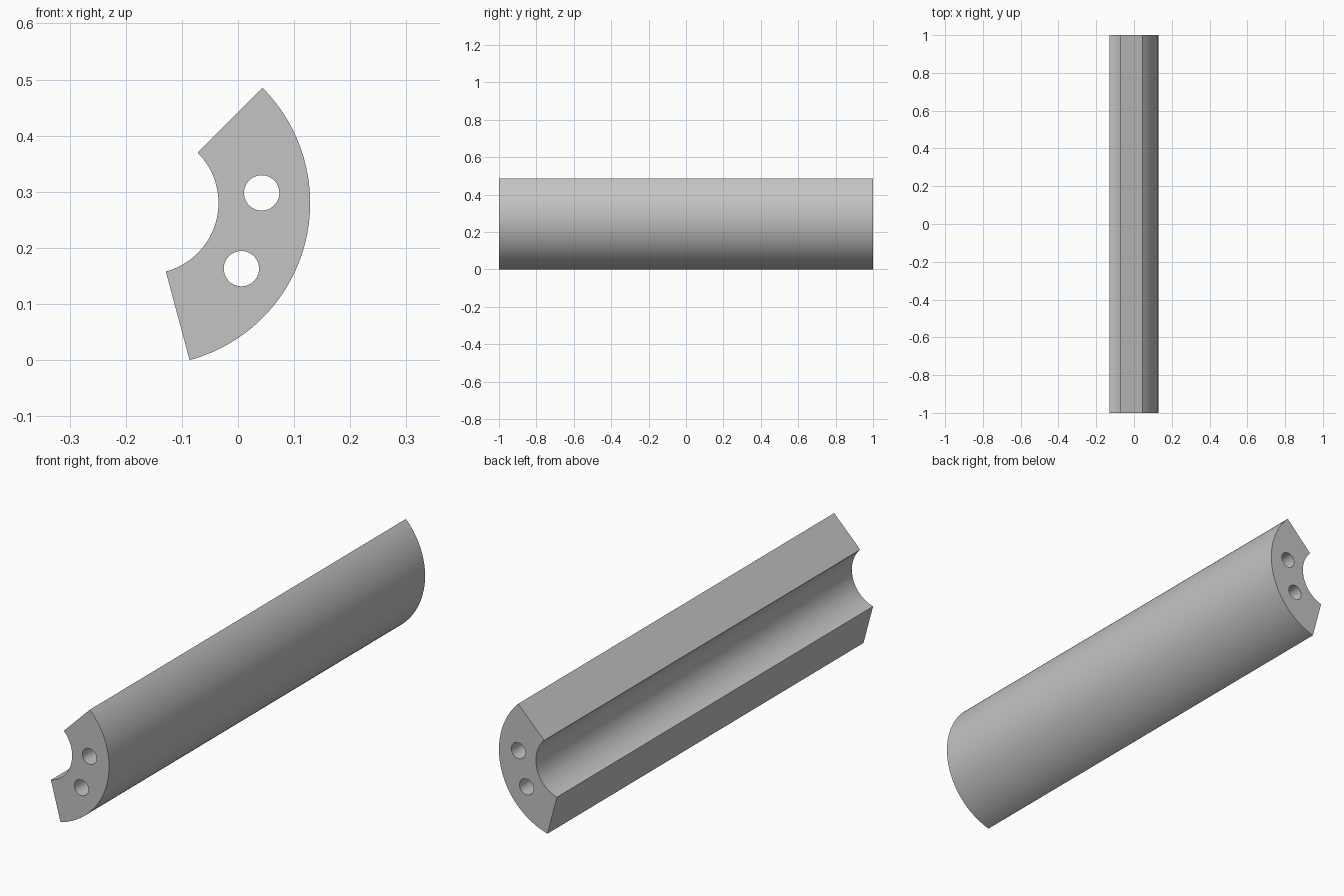
import bpy, bmesh
from math import radians, cos, sin, pi
from mathutils import Vector

cube = bpy.data.objects.get("Cube")
if cube:
    bpy.data.objects.remove(cube, do_unlink=True)

R_OUT, R_IN = 0.29, 0.1266          # shell radii
R_PIN, R_HOLE = 0.2044, 0.0315      # hole circle and hole size
START, END = radians(-75), radians(45)
CENTRE = Vector((R_OUT - R_IN * cos(START), 0, 0)) / 2
CENTRE = Vector((CENTRE.x - R_OUT, 0, -R_OUT * sin(START)))


def arc(centre, radius, a, b, steps):
    """Points along an arc in the xz plane, both ends included."""
    angles = [a + (b - a) * i / steps for i in range(steps + 1)]
    return [centre + Vector((radius * cos(t), 0, radius * sin(t))) for t in angles]


def add_loop(bm, points):
    verts = [bm.verts.new(p + Vector((0, -1, 0))) for p in points]
    return [bm.edges.new((v, verts[i - 1])) for i, v in enumerate(verts)]


# Profile: outer arc, then the inner arc back
bm = bmesh.new()
edges = add_loop(bm, arc(CENTRE, R_OUT, START, END, 64)
                 + arc(CENTRE, R_IN, END, START, 48))

# Two through holes, spaced evenly about the middle of the sector
middle = (START + END) / 2
for offset in (-20, 20):
    t = middle + radians(offset)
    hole = CENTRE + Vector((R_PIN * cos(t), 0, R_PIN * sin(t)))
    edges += add_loop(bm, arc(hole, R_HOLE, 0, 2 * pi, 40)[:-1])

# Fill the end face and extrude it to full length
bmesh.ops.triangle_fill(bm, edges=edges, use_beauty=True, normal=(0, -1, 0))
ext = bmesh.ops.extrude_face_region(bm, geom=bm.faces[:], use_keep_orig=True)
moved = [g for g in ext["geom"] if isinstance(g, bmesh.types.BMVert)]
bmesh.ops.translate(bm, verts=moved, vec=(0, 2, 0))
bmesh.ops.recalc_face_normals(bm, faces=bm.faces[:])

mesh = bpy.data.meshes.new("shell_segment")
bm.to_mesh(mesh)
bm.free()
segment = bpy.data.objects.new("shell_segment", mesh)
bpy.context.collection.objects.link(segment)

# Plain grey material
grey = bpy.data.materials.new("plain_grey")
grey.use_nodes = True
colour = (0.55, 0.55, 0.55, 1)
grey.diffuse_color = colour
grey.node_tree.nodes["Principled BSDF"].inputs["Base Color"].default_value = colour
mesh.materials.append(grey)

# Smooth arcs, sharp corners
bpy.ops.object.select_all(action="DESELECT")
segment.select_set(True)
bpy.context.view_layer.objects.active = segment
bpy.ops.object.shade_smooth_by_angle(angle=radians(30))
